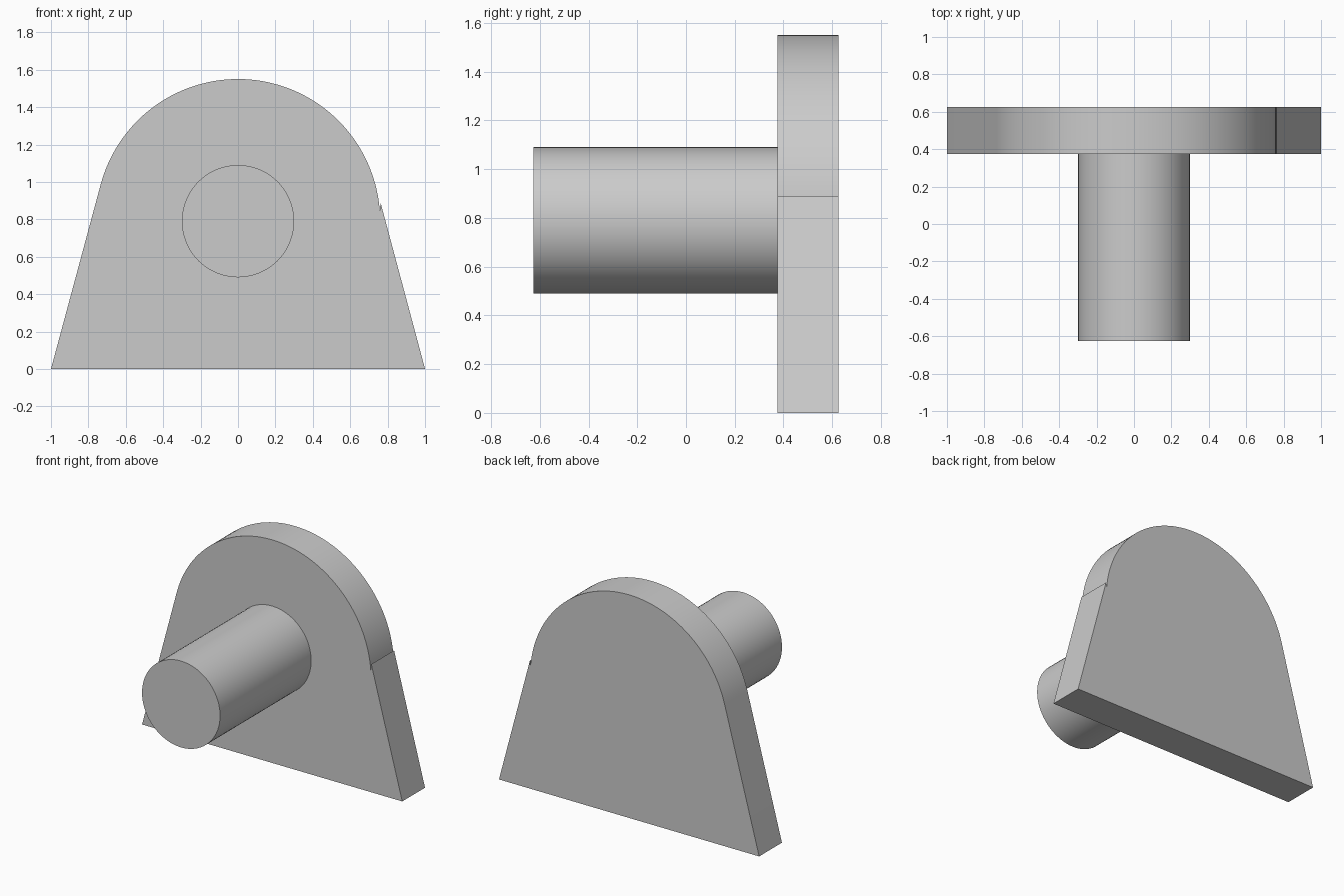
import bpy, bmesh, math
from mathutils import Vector

cube = bpy.data.objects.get("Cube")
if cube:
    bpy.data.objects.remove(cube, do_unlink=True)

AXIS_Z = 0.79
PLATE_FRONT, PLATE_BACK, PIN_TIP = 0.375, 0.625, -0.625

grey = bpy.data.materials.new("plain grey")
grey.use_nodes = True
colour = (0.6, 0.6, 0.6, 1)
grey.diffuse_color = colour
grey.node_tree.nodes["Principled BSDF"].inputs["Base Color"].default_value = colour


def arc(radius, start, end, steps):
    """Points on an arc about the pin axis, as (x, z)."""
    angles = [math.radians(start + (end - start) * i / steps) for i in range(steps + 1)]
    return [(radius * math.cos(a), AXIS_Z + radius * math.sin(a)) for a in angles]


def extrude_profile(name, profile, y0, y1):
    """Solid made by sweeping an (x, z) outline along y."""
    bm = bmesh.new()
    face = bm.faces.new([bm.verts.new((x, y0, z)) for x, z in profile])
    swept = bmesh.ops.extrude_face_region(bm, geom=[face], use_keep_orig=True)
    moved = [v for v in swept["geom"] if isinstance(v, bmesh.types.BMVert)]
    bmesh.ops.translate(bm, verts=moved, vec=Vector((0, y1 - y0, 0)))
    bmesh.ops.recalc_face_normals(bm, faces=bm.faces)
    mesh = bpy.data.meshes.new(name)
    bm.to_mesh(mesh)
    bm.free()
    mesh.materials.append(grey)
    obj = bpy.data.objects.new(name, mesh)
    bpy.context.collection.objects.link(obj)
    bpy.ops.object.select_all(action="DESELECT")
    obj.select_set(True)
    bpy.context.view_layer.objects.active = obj
    bpy.ops.object.shade_smooth_by_angle(angle=math.radians(30))
    return obj


# Tapered plate: left flank tangent to the round top, right flank with a tiny notch
outline = [(1, 0), (-1, 0)] + arc(0.76, 165, 4, 72) + [(0.762, 0.89)]
extrude_profile("back_plate", outline, PLATE_FRONT, PLATE_BACK)

# Round pin standing out of the front of the plate
extrude_profile("pin", arc(0.3, 0, 355, 71), PIN_TIP, PLATE_FRONT)
